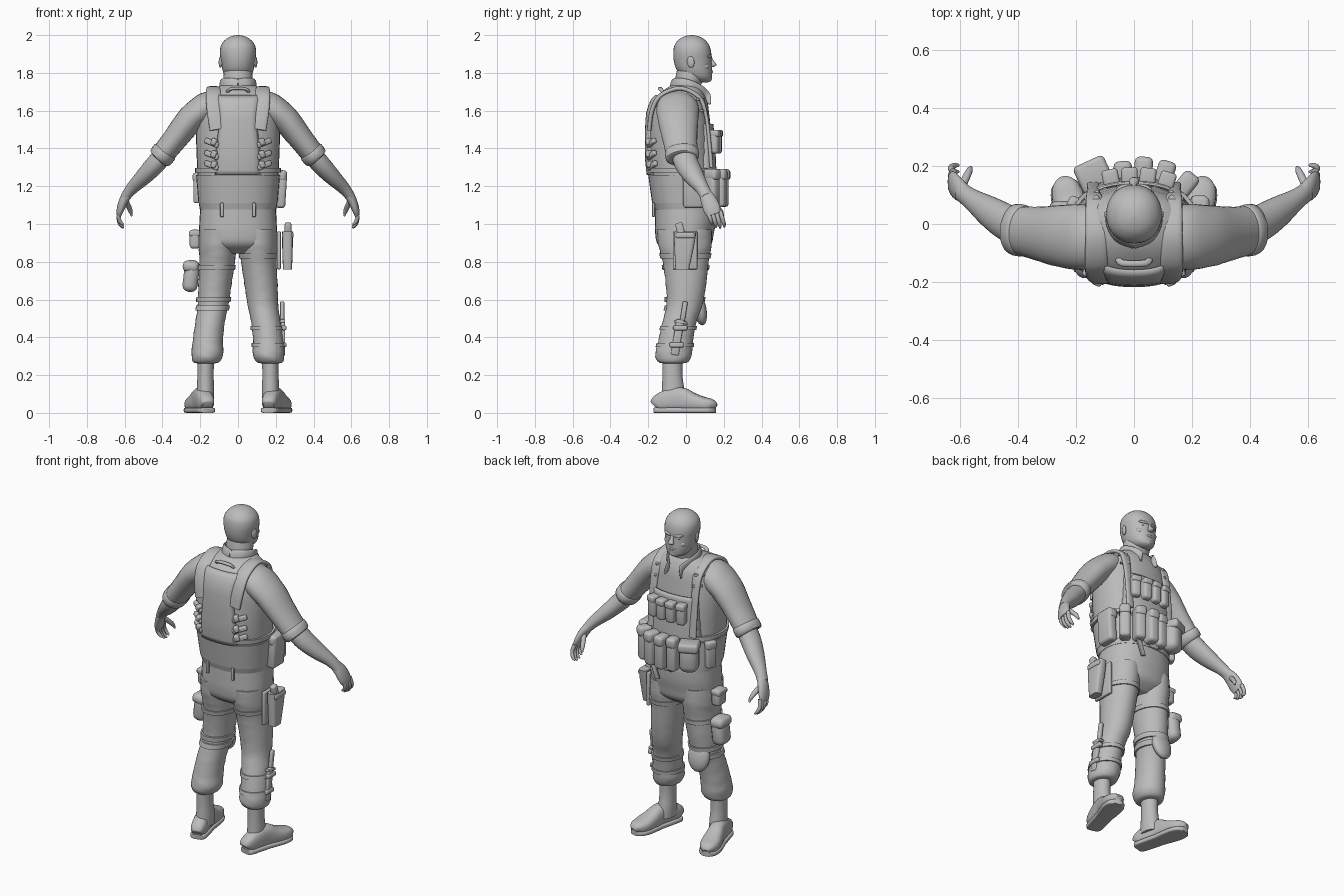
import bpy, bmesh, math
from mathutils import Vector, Matrix, Euler

grey = bpy.data.materials.new("plain_grey")
grey.diffuse_color = (0.5, 0.5, 0.5, 1)

def finish(name, bm, angle=50):
    bmesh.ops.recalc_face_normals(bm, faces=bm.faces)
    me = bpy.data.meshes.new(name)
    bm.to_mesh(me)
    bm.free()
    me.materials.append(grey)
    me.polygons.foreach_set("use_smooth", [True] * len(me.polygons))
    me.set_sharp_from_angle(angle=math.radians(angle))
    ob = bpy.data.objects.new(name, me)
    bpy.context.collection.objects.link(ob)
    return ob

def smooth_path(pts, sub):
    # Catmull-Rom through (x, y, z, ra, rb) stations
    out, P = [], [Vector(p) for p in pts]
    for i in range(len(P) - 1):
        a, b, c, d = P[max(i - 1, 0)], P[i], P[i + 1], P[min(i + 2, len(P) - 1)]
        for k in range(sub):
            t = k / sub
            out.append(0.5 * (2 * b + (c - a) * t + (2 * a - 5 * b + 4 * c - d) * t * t
                              + (3 * b - a - 3 * c + d) * t ** 3))
    return out + [P[-1]]

def loft(name, pts, ref=None, n=28, sub=4, power=2.0, fold=0.0):
    # ref None: level rings (ra along x, rb along y); otherwise ra lies along ref
    st, bm, rings = smooth_path(pts, sub), bmesh.new(), []
    for i, p in enumerate(st):
        c = Vector(p[:3])
        u, v = Vector((1, 0, 0)), Vector((0, 1, 0))
        if ref:
            t = (Vector(st[min(i + 1, len(st) - 1)][:3]) - Vector(st[max(i - 1, 0)][:3])).normalized()
            r = Vector(ref)
            u = (r - t * t.dot(r)).normalized()
            v = t.cross(u)
        ring = []
        for k in range(n):
            a = 2 * math.pi * k / n
            ca, sa = math.cos(a), math.sin(a)
            e = 2 / power
            w = 1 + fold * math.sin(c.z * 95 + 2 * math.sin(a * 2 + c.z * 9)) * (0.6 + 0.4 * math.sin(3 * a))
            ring.append(bm.verts.new(c + w * (u * p[3] * math.copysign(abs(ca) ** e, ca)
                                              + v * p[4] * math.copysign(abs(sa) ** e, sa))))
        rings.append(ring)
    for A, B in zip(rings, rings[1:]):
        for k in range(n):
            bm.faces.new((A[k], A[(k + 1) % n], B[(k + 1) % n], B[k]))
    bm.faces.new(rings[0])
    bm.faces.new(rings[-1])
    return finish(name, bm)

def blob(name, loc, size, rot=(0, 0, 0)):
    bm = bmesh.new()
    bmesh.ops.create_uvsphere(bm, u_segments=20, v_segments=12, radius=1)
    bm.transform(Matrix.LocRotScale(Vector(loc), Euler(rot), Vector(size)))
    return finish(name, bm)

def box(name, loc, size, rot=(0, 0, 0), bevel=0.3):
    bm = bmesh.new()
    bmesh.ops.create_cube(bm, size=1)
    bm.transform(Matrix.Diagonal((*size, 1)))
    bmesh.ops.bevel(bm, geom=bm.edges[:], offset=min(size) * bevel, segments=3, profile=0.5, affect='EDGES')
    bm.transform(Matrix.LocRotScale(Vector(loc), Euler(rot), None))
    return finish(name, bm)

def at(prof, z):
    # section of a profile at height z
    for a, b in zip(prof, prof[1:]):
        if min(a[2], b[2]) <= z <= max(a[2], b[2]):
            return Vector(a).lerp(Vector(b), (z - a[2]) / (b[2] - a[2]))

def band(name, prof, z, h, off, power=2.0):
    pts = []
    for k, o in ((-0.5, -0.01), (-0.5, off), (0.5, off), (0.5, -0.01)):
        c = at(prof, z + k * h)
        pts.append((c[0], c[1], z + k * h, c[3] + o, c[4] + o))
    return loft(name, pts, sub=1, power=power, n=36)

TP = 2.3
torso = [(0, 0, 1.07, .195, .16), (0, -.012, 1.13, .205, .165), (0, -.02, 1.22, .212, .168),
         (0, -.03, 1.35, .218, .172), (0, -.034, 1.48, .222, .168), (0, -.037, 1.58, .215, .16),
         (0, -.032, 1.65, .195, .145), (0, -.02, 1.695, .16, .115), (0, -.008, 1.725, .11, .085),
         (0, .0, 1.74, .07, .06)]

def surf(x, z, side):
    c = at(torso, z)
    q = min(abs(x) / c[3], .97)
    y = c[1] + side * c[4] * (1 - q ** TP) ** (1 / TP)
    nrm = Vector((math.copysign(q ** (TP - 1), x) / c[3],
                  side * (abs(y - c[1]) / c[4]) ** (TP - 1) / c[4], 0)).normalized()
    return Vector((x, y, z)), nrm

def pouch(name, x, z, w, d, h, side=1, roll=0, flap=True, bevel=.3):
    p, nrm = surf(x, z, side)
    yaw = math.atan2(-nrm.x, nrm.y)
    box(name, p + nrm * d * .4, (w, d, h), (0, roll, yaw), bevel)
    if flap:
        box(name + "_flap", p + nrm * d * .46 + Vector((0, 0, h * .36)), (w * 1.05, d * 1.05, h * .3), (0, roll, yaw))

def patch(name, edges, side, off=.012):
    # cloth panel lying on the torso; edges = (z, x0, x1)
    bm, rows = bmesh.new(), []
    for z, x0, x1, *_ in smooth_path([(*e, 0, 0) for e in edges], 4):
        row = []
        for k in range(13):
            p, nrm = surf(x0 + (x1 - x0) * k / 12, z, side)
            o = off if 0 < k < 12 else -.004
            row.append(bm.verts.new(p + nrm * o))
        rows.append(row)
    for A, B in zip(rows, rows[1:]):
        for k in range(12):
            bm.faces.new((A[k], A[k + 1], B[k + 1], B[k]))
    ob = finish(name, bm)
    m = ob.modifiers.new("thickness", 'SOLIDIFY')
    m.thickness, m.offset = .008, 0

# Torso and vest
loft("torso", torso, n=40, power=TP, fold=.006)
band("vest_lower", torso, 1.185, .15, .008, TP)
band("vest_waist_strap", torso, 1.285, .025, .013, TP)
band("belt", torso, 1.095, .035, .006, TP)
patch("vest_back_panel", [(1.26, -.12, .12), (1.4, -.115, .115), (1.55, -.1, .1), (1.68, -.12, .12)], -1)
patch("vest_chest_panel", [(1.27, -.17, .17), (1.4, -.16, .16), (1.53, -.15, .15)], 1)
loft("drag_handle", [(-.055, -.115, 1.69, .008, .012), (-.04, -.135, 1.715, .008, .012),
                     (.04, -.135, 1.715, .008, .012), (.055, -.115, 1.69, .008, .012)], (0, 0, 1), 10)
for s in (-1, 1):
    loft("shoulder_strap", [(s * .11, -.195, 1.5, .04, .012), (s * .125, -.18, 1.6, .04, .012),
         (s * .13, -.135, 1.68, .04, .012), (s * .13, -.03, 1.718, .037, .012), (s * .135, .07, 1.67, .032, .012),
         (s * .14, .105, 1.58, .024, .01), (s * .14, .122, 1.45, .022, .01), (s * .14, .135, 1.3, .022, .01)],
         (1, 0, 0), 16, power=3)
    for z in (1.31, 1.365, 1.43):
        pouch("back_buckle", s * .135, z, .085, .022, .028, -1, s * .35, False)
        pouch("buckle_clip", s * .12, z + .005, .03, .036, .036, -1, s * .35, False)
    for z in (1.6, 1.66):
        pouch("strap_loop", s * .14, z, .056, .02, .014, 1, 0, False)
    box("back_belt_loop", (s * .085, -.172, 1.075), (.018, .014, .075))

# Front pouches
for x in (-.075, -.015, .045, .105):
    pouch("magazine_pouch", x, 1.435, .054, .06, .125)
for x in (.03, .095, .155):
    pouch("ammo_pouch", x, 1.19, .06, .085, .2)
pouch("gear_pouch", -.035, 1.19, .06, .07, .2)
pouch("canteen_pouch", -.12, 1.195, .11, .1, .18, bevel=.4)
pouch("radio_pouch", -.195, 1.19, .06, .04, .16)
box("side_pouch", (.228, .04, 1.185), (.055, .11, .2), (0, .06, 0))
box("side_pouch_flap", (.226, .04, 1.255), (.062, .118, .06), (0, .06, 0))
box("hanging_strap", (.09, .168, 1.05), (.03, .012, .1), (0, .35, 0))
box("belt_buckle", (0, .172, 1.095), (.055, .014, .042))

# Neck, head and face
loft("neck", [(0, -.012, 1.66, .085, .08), (0, .008, 1.73, .077, .07), (0, .02, 1.78, .077, .075),
              (0, .025, 1.83, .07, .07)])
loft("head", [(0, .095, 1.75, .018, .02), (0, .078, 1.76, .046, .054), (0, .06, 1.78, .068, .077),
              (0, .045, 1.815, .082, .094), (0, .036, 1.86, .09, .1), (0, .033, 1.91, .096, .1),
              (0, .031, 1.95, .088, .09), (0, .03, 1.98, .062, .064), (0, .03, 1.995, .032, .033),
              (0, .03, 2.0, .004, .004)], power=2.15, n=32)
loft("nose", [(0, .127, 1.885, .008, .008), (0, .138, 1.862, .011, .011), (0, .147, 1.843, .018, .015),
              (0, .138, 1.832, .014, .01)], n=14)
blob("lips", (0, .13, 1.805), (.028, .012, .009))
blob("chin", (0, .118, 1.772), (.028, .02, .02))
for s in (-1, 1):
    blob("brow", (s * .034, .123, 1.886), (.03, .014, .009), (0, s * -.1, s * -.3))
    blob("eye", (s * .034, .118, 1.868), (.015, .012, .008))
    blob("cheek", (s * .045, .1, 1.835), (.026, .024, .02))
    blob("ear", (s * .092, .025, 1.858), (.009, .02, .031), (.15, 0, s * -.3))
    # shirt collar
    loft("collar_flap", [(0, -.075, 1.74, .03, .008), (s * .06, -.05, 1.745, .03, .008), (s * .09, .01, 1.735, .03, .008),
         (s * .07, .07, 1.705, .032, .008), (s * .045, .105, 1.675, .028, .008), (s * .055, .128, 1.635, .006, .005)],
         (0, .3, 1), 14)

# Arms and hands
for s in (-1, 1):
    X = lambda pts: [(s * p[0], *p[1:]) for p in pts]
    loft("sleeve", X([(.12, -.045, 1.65, .09, .06), (.17, -.045, 1.62, .112, .076), (.25, -.042, 1.555, .108, .074),
                      (.33, -.033, 1.455, .093, .066), (.405, -.02, 1.36, .083, .06)]), (0, 1, 0), fold=.012)
    loft("sleeve_cuff", X([(.382, -.024, 1.39, .08, .057), (.388, -.023, 1.382, .09, .067),
                           (.412, -.018, 1.35, .088, .065), (.418, -.017, 1.343, .07, .05)]), (0, 1, 0), sub=2)
    loft("forearm", X([(.36, -.025, 1.41, .06, .05), (.43, .0, 1.325, .064, .052), (.495, .04, 1.255, .055, .045),
                       (.56, .085, 1.19, .037, .033), (.595, .11, 1.145, .034, .026)]), (0, 1, 0))
    loft("palm", X([(.58, .1, 1.165, .032, .026), (.605, .12, 1.125, .042, .024), (.622, .137, 1.08, .045, .02),
                    (.63, .148, 1.05, .036, .014)]), (0, 1, .3), 20)
    for k in range(4):
        y, l = .115 + k * .022, (.8, .95, 1, .92)[k]
        loft("finger", X([(.625, y, 1.07, .011, .012), (.632, y + .012, 1.07 - .045 * l, .011, .011),
                          (.622, y + .02, 1.07 - .075 * l, .010, .010), (.606, y + .022, 1.07 - .092 * l, .005, .005)]),
             (0, 1, 0), 10)
    loft("thumb", X([(.596, .128, 1.125, .014, .016), (.578, .165, 1.09, .013, .014), (.568, .186, 1.065, .011, .011),
                     (.563, .196, 1.042, .005, .005)]), (0, 1, 0), 10)

# Trousers
loft("trouser_seat", [(0, 0, 1.1, .198, .163), (0, -.002, 1.02, .204, .162), (0, -.008, .95, .205, .155),
                      (0, -.008, .89, .195, .14), (0, -.005, .845, .12, .08)], n=36, power=2.3)
def leg(s):
    return [(s * p[0], *p[1:]) for p in (
        (.105, -.008, .97, .099, .145), (.108, -.005, .88, .1, .14), (.11, -.002, .8, .094, .122),
        (.122, 0, .68, .088, .107), (.132, -.008, .57, .081, .095), (.148, -.035, .48, .078, .09),
        (.16, -.055, .38, .08, .092), (.162, -.066, .31, .084, .097), (.168, -.068, .27, .07, .08),
        (.17, -.07, .262, .045, .05))]
for s in (-1, 1):
    loft("trouser_leg", leg(s), n=32, fold=.016)
    # boots, toes turned out
    loft("boot_shaft", [(s * .17, -.072, .3, .044, .054), (s * .172, -.072, .2, .043, .053),
                        (s * .172, -.068, .12, .046, .06), (s * .172, -.068, .06, .045, .065)])
    d = Vector((s * .25, .97, 0)).normalized()
    st = Vector((s * .162, -.163, 0))
    foot = [(.0, .03, .06), (.02, .042, .09), (.09, .045, .125), (.15, .046, .125), (.2, .052, .1),
            (.26, .056, .078), (.305, .045, .065), (.327, .02, .04)]
    loft("boot_foot", [(*(st + d * t + Vector((0, 0, h / 2 + .008))), w, h / 2) for t, w, h in foot],
         (d.y, -d.x, 0), 24, power=2.6)
    loft("boot_sole", [(*(st + d * t + Vector((0, 0, .014))), w + .004, .014) for t, w, h in foot],
         (d.y, -d.x, 0), 24, power=5)

# Knee pad, its straps and thigh pouches
for z in (.6, .555):
    band("knee_strap", leg(-1), z, .028, .009)
blob("knee_pad", (-.138, .072, .55), (.066, .036, .088), (.2, 0, .1))
band("thigh_strap_left", leg(-1), .77, .025, .007)
box("thigh_pouch_upper", (-.228, .01, .92), (.055, .08, .1))
box("thigh_pouch_flap", (-.23, .01, .95), (.06, .085, .03))
box("thigh_pouch_lower", (-.248, .02, .725), (.08, .11, .17), (0, .12, 0), .42)
box("thigh_pouch_lid", (-.25, .02, .775), (.085, .118, .06), (0, .12, 0), .42)

# Holster with pistol grip
band("thigh_strap_right", leg(1), .83, .025, .007)
box("holster_plate", (.217, -.005, .86), (.02, .13, .2), (0, 0, 0))
loft("holster", [(.262, -.005, .96, .028, .06), (.262, -.01, .88, .028, .052), (.262, -.02, .76, .024, .036)],
     n=20, power=4)
box("holster_flap", (.264, -.005, .94), (.062, .1, .03))
box("pistol_grip", (.265, -.03, .97), (.035, .04, .075), (.25, 0, 0))

# Sheathed knife on the lower leg
tilt = (-.16, 0, 0)
box("knife_sheath", (.238, -.045, .4), (.022, .042, .19), tilt)
box("knife_handle", (.234, -.012, .535), (.022, .026, .11), tilt)
box("knife_guard", (.236, -.026, .48), (.028, .07, .014), tilt)
for z, y in ((.45, -.03), (.36, -.05)):
    band("knife_strap", leg(1), z, .022, .007)
    box("knife_clip", (.243, y, z), (.026, .075, .026))
